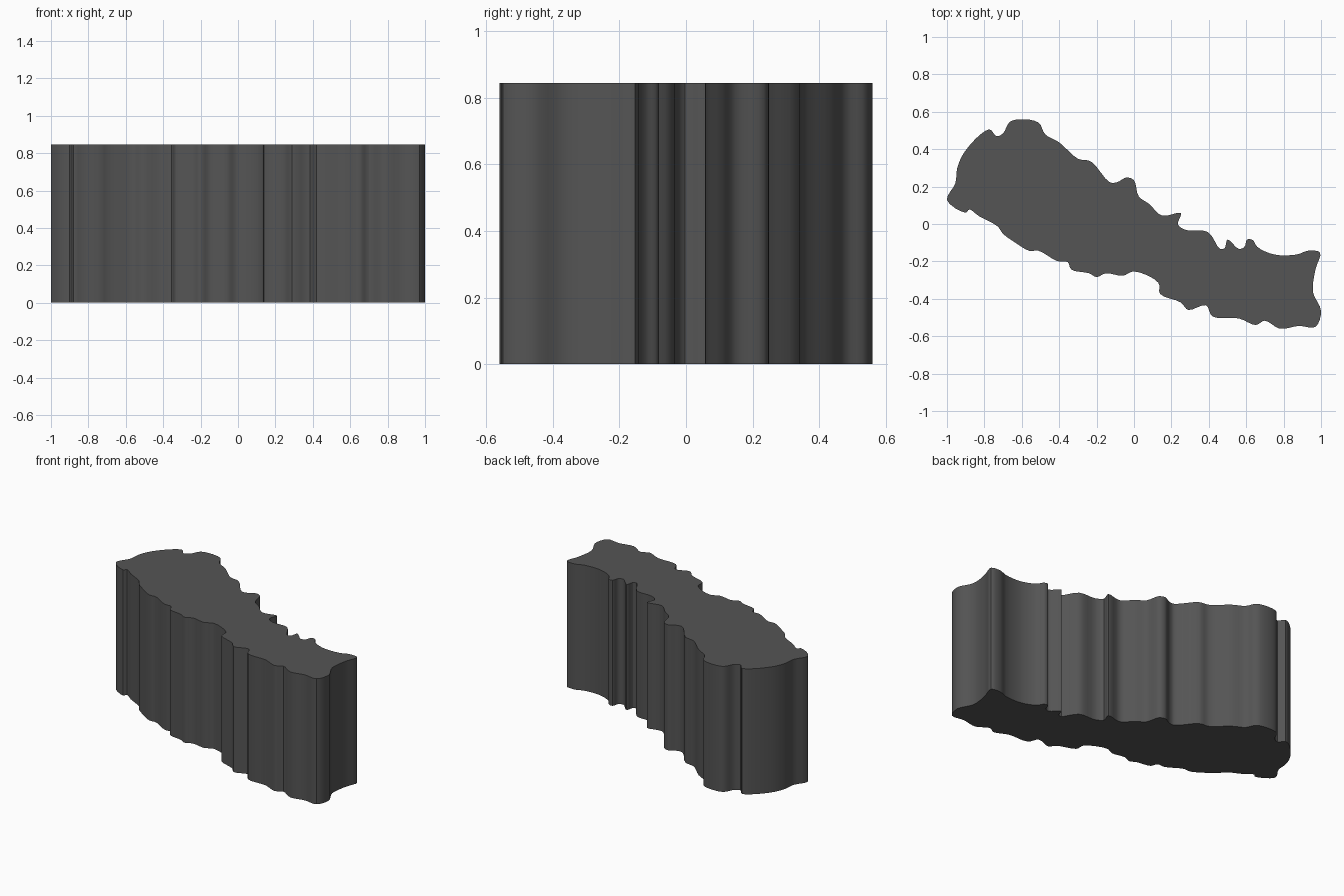
import bpy, bmesh, math
from mathutils import Vector

if "Cube" in bpy.data.objects:
    bpy.data.objects.remove(bpy.data.objects["Cube"])

HEIGHT = 0.845

# Control points of the plan outline, clockwise from the west tip
OUTLINE = [
    (-1, .13), (-.955, .22), (-.945, .30), (-.91, .38), (-.82, .48), (-.77, .505),
    (-.735, .47), (-.70, .485), (-.665, .545), (-.61, .56), (-.51, .542),
    (-.475, .48), (-.40, .437), (-.30, .35), (-.23, .335), (-.13, .225),
    (-.09, .225), (-.04, .25), (0, .235), (.025, .15), (.08, .11), (.15, .047),
    (.25, .06), (.235, 0), (.28, -.03), (.395, -.04), (.46, -.13), (.485, -.125),
    (.50, -.08), (.56, -.13), (.59, -.12), (.605, -.08), (.635, -.083),
    (.66, -.12), (.75, -.16), (.87, -.16), (.93, -.14), (.995, -.15),
    # east end
    (.97, -.24), (.957, -.36), (1, -.46), (.97, -.545),
    # south edge, back to the west
    (.88, -.54), (.78, -.555), (.70, -.512), (.65, -.535), (.56, -.50),
    (.42, -.49), (.385, -.43), (.29, -.455), (.25, -.415), (.14, -.37),
    (.13, -.31), (0, -.25), (-.06, -.273), (-.15, -.26), (-.2, -.28),
    (-.24, -.26), (-.335, -.24), (-.355, -.20), (-.41, -.195), (-.51, -.14),
    (-.56, -.14), (-.63, -.10), (-.70, -.05), (-.73, -.01), (-.83, .045),
    (-.88, .08), (-.90, .063),
]


def smooth_loop(points, steps):
    """Closed centripetal Catmull-Rom curve through the points."""
    pts = [Vector(p) for p in points]
    n, out = len(pts), []
    for i in range(n):
        p = [pts[(i + k - 1) % n] for k in range(4)]
        t = [0.0]
        for k in range(3):
            t.append(t[-1] + math.sqrt((p[k + 1] - p[k]).length))
        for s in range(steps):
            u = t[1] + (t[2] - t[1]) * s / steps
            a = [p[k].lerp(p[k + 1], (u - t[k]) / (t[k + 1] - t[k])) for k in range(3)]
            b = [a[k].lerp(a[k + 1], (u - t[k]) / (t[k + 2] - t[k])) for k in range(2)]
            out.append(b[0].lerp(b[1], (u - t[1]) / (t[2] - t[1])))
    return out


def fit(points, size_x, size_y):
    """Centre the loop and scale it to the given size."""
    xs, ys = [p.x for p in points], [p.y for p in points]
    cx, cy = (max(xs) + min(xs)) / 2, (max(ys) + min(ys)) / 2
    sx, sy = size_x / (max(xs) - min(xs)), size_y / (max(ys) - min(ys))
    return [((p.x - cx) * sx, (p.y - cy) * sy) for p in points]


# Map slab: outline face extruded straight up
bm = bmesh.new()
base = bm.faces.new([bm.verts.new((x, y, 0)) for x, y in fit(smooth_loop(OUTLINE, 4), 2, 1.12)])
top = bmesh.ops.extrude_face_region(bm, geom=[base], use_keep_orig=True)["geom"]
bmesh.ops.translate(bm, vec=(0, 0, HEIGHT), verts=[g for g in top if isinstance(g, bmesh.types.BMVert)])
bmesh.ops.recalc_face_normals(bm, faces=bm.faces)
mesh = bpy.data.meshes.new("region_slab")
bm.to_mesh(mesh)
bm.free()
slab = bpy.data.objects.new("region_slab", mesh)
bpy.context.collection.objects.link(slab)

# Dark grey finish
mat = bpy.data.materials.new("dark_grey")
mat.diffuse_color = (0.09, 0.09, 0.09, 1)
mat.use_nodes = True
mat.node_tree.nodes["Principled BSDF"].inputs["Base Color"].default_value = mat.diffuse_color
mesh.materials.append(mat)

# Smooth walls, crisp rims
bpy.context.view_layer.objects.active = slab
slab.select_set(True)
bpy.ops.object.shade_smooth_by_angle(angle=math.radians(30))
